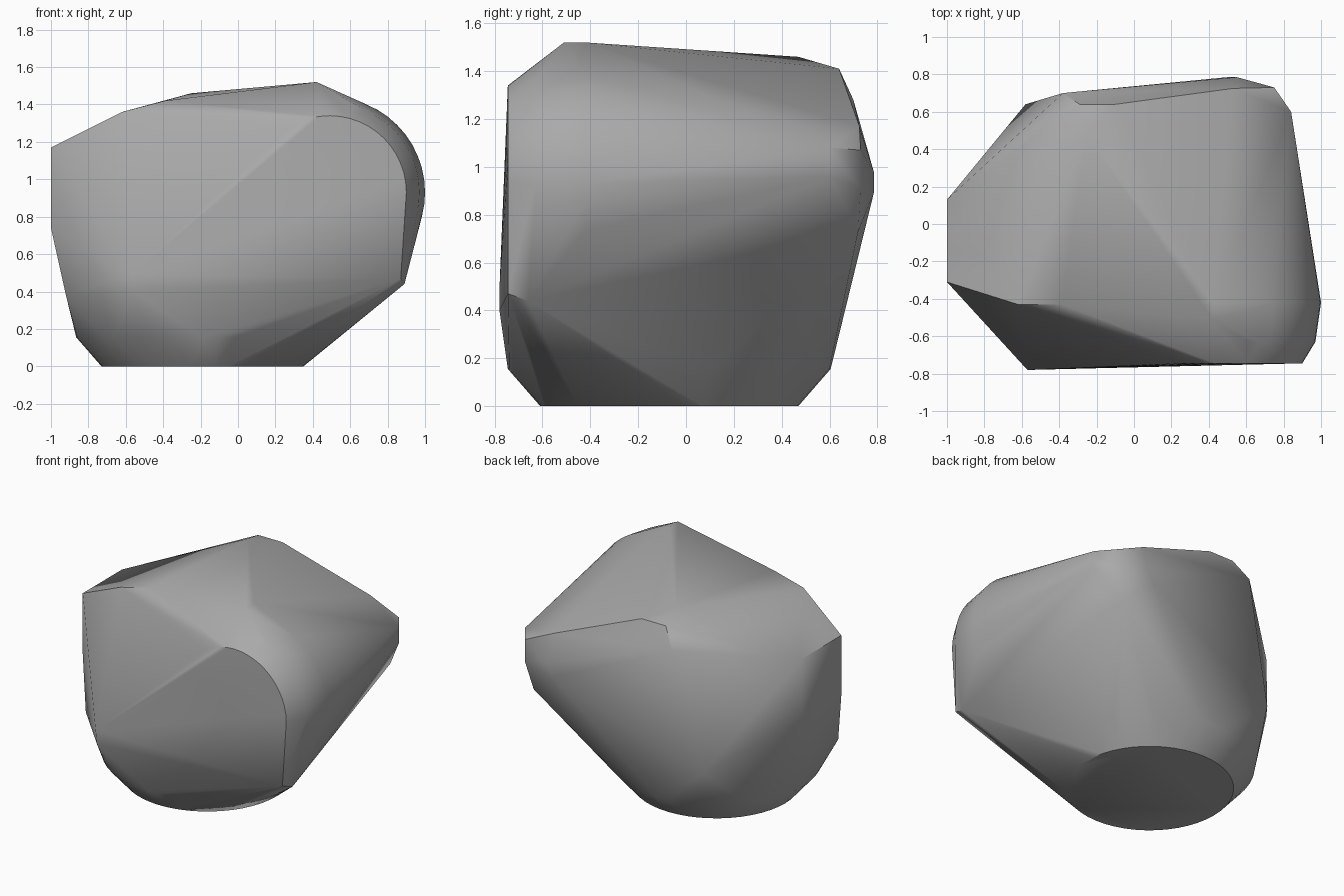
import bpy
import bmesh
from math import cos, sin, pi, radians
from mathutils import Vector

default_cube = bpy.data.objects.get("Cube")
if default_cube:
    bpy.data.objects.remove(default_cube, do_unlink=True)


def make_material(name, colour):
    material = bpy.data.materials.new(name)
    material.use_nodes = True
    material.diffuse_color = colour
    shader = next(n for n in material.node_tree.nodes if n.type == "BSDF_PRINCIPLED")
    shader.inputs["Base Color"].default_value = colour
    shader.inputs["Roughness"].default_value = 0.8
    return material


def ring(centre, first_axis, second_axis, radius, segments=48):
    """Points on a circle spanned by two axes."""
    points = []
    for step in range(segments):
        angle = 2 * pi * step / segments
        offset = first_axis * cos(angle) + second_axis * sin(angle)
        points.append(centre + offset * radius)
    return points


x_axis, y_axis, z_axis = Vector((1, 0, 0)), Vector((0, 1, 0)), Vector((0, 0, 1))
points = []

# Round flat foot with a bevelled rim
for height, radius in ((0, 0.54), (0.155, 0.675)):
    points += ring(Vector((-0.19, -0.07, height)), x_axis, y_axis, radius)

# Rounded shoulder, a bevelled disc facing the front
for depth, radius in ((-0.745, 0.41), (-0.63, 0.48), (-0.42, 0.51)):
    points += ring(Vector((0.49, depth, 0.93)), x_axis, z_axis, radius)

# Crest along the top
crest = [
    (0.42, -0.51, 1.52), (0.42, -0.42, 1.52),
    (-0.39, -0.43, 1.42), (-0.62, -0.43, 1.36),
    (-0.25, 0.47, 1.46), (-0.29, 0.64, 1.41), (-0.1, 0.64, 1.41),
]

# Upright facet on one side
side_facet = [(-1, y, z) for y in (-0.31, 0.13) for z in (0.74, 1.17)]
side_facet.append((-0.92, -0.39, 0.38))

# Chipped corner and bulge at the back
back_corner = [
    (0.84, 0.6, 0.96), (0.84, 0.6, 1.08),
    (0.75, 0.73, 1.07), (0.75, 0.73, 0.91),
    (0.53, 0.725, 1.17), (0.55, 0.785, 0.98),
    (0.5, 0.785, 0.89), (0.69, 0.72, 0.73),
    (-0.38, 0.7, 1.28),
]

# Low pinched corners
low_corners = [
    (-0.57, -0.78, 0.49), (-0.56, -0.78, 0.4),
    (0.87, -0.745, 0.47), (0.89, -0.66, 0.44),
    (-0.58, 0.64, 0.44),
]

points += [Vector(p) for p in crest + side_facet + back_corner + low_corners]

# Wrap everything in one convex skin
bm = bmesh.new()
for point in points:
    bm.verts.new(point)
hull = bmesh.ops.convex_hull(bm, input=bm.verts[:], use_existing_faces=False)
unused = {g for g in hull["geom_interior"] + hull["geom_unused"]
          if isinstance(g, bmesh.types.BMVert)}
bmesh.ops.delete(bm, geom=list(unused), context="VERTS")
bmesh.ops.dissolve_limit(bm, angle_limit=radians(0.5),
                         verts=bm.verts[:], edges=bm.edges[:])
bmesh.ops.recalc_face_normals(bm, faces=bm.faces[:])

mesh = bpy.data.meshes.new("boulder")
bm.to_mesh(mesh)
bm.free()
mesh.materials.append(make_material("stone grey", (0.4, 0.4, 0.4, 1)))

boulder = bpy.data.objects.new("boulder", mesh)
bpy.context.collection.objects.link(boulder)

# Soft shading with only the strong creases kept sharp
bpy.ops.object.select_all(action="DESELECT")
boulder.select_set(True)
bpy.context.view_layer.objects.active = boulder
bpy.ops.object.shade_smooth_by_angle(angle=radians(42))
